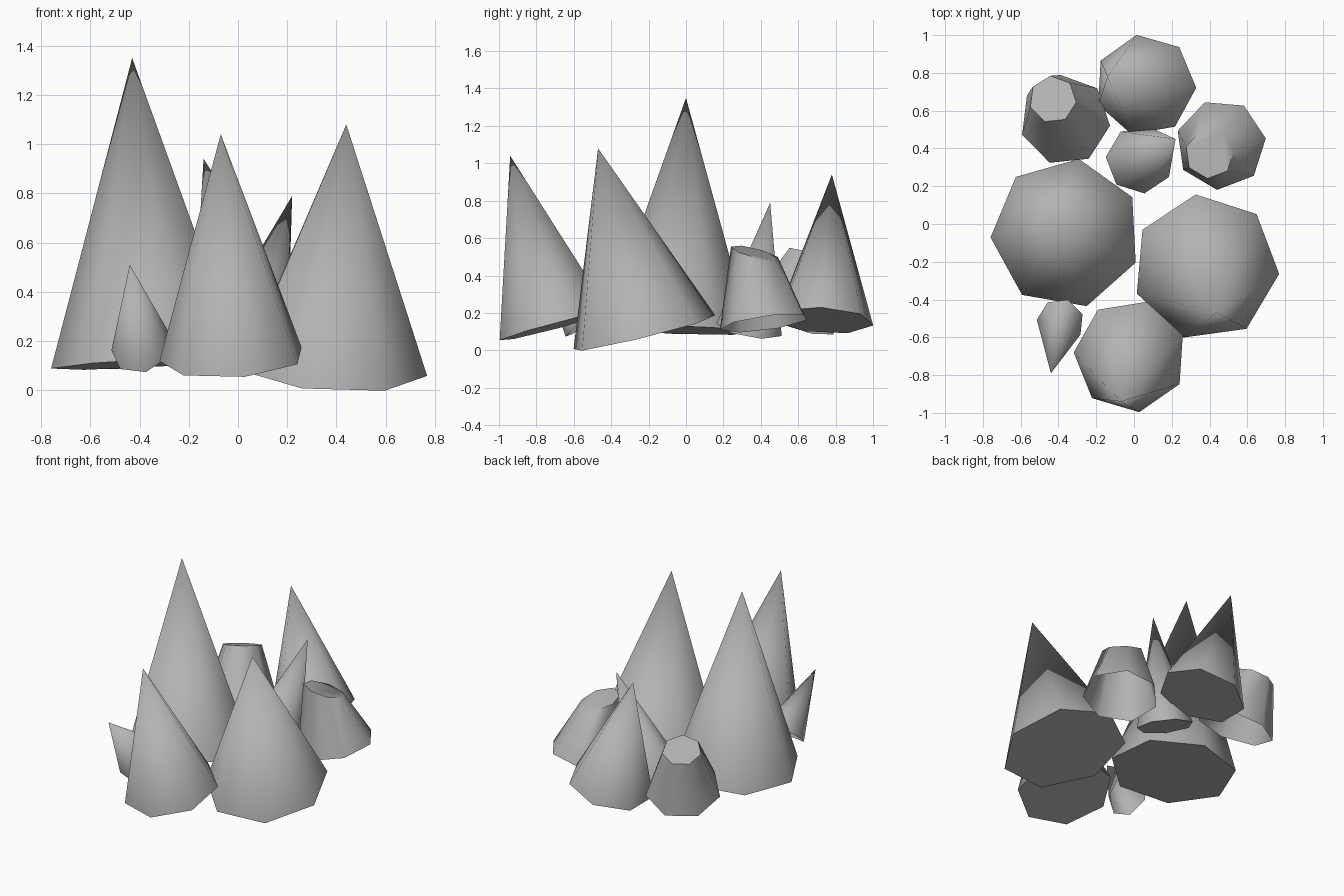
import bpy
import bmesh
from math import sin, cos, tau, radians
from mathutils import Vector

cube = bpy.data.objects.get("Cube")
if cube:
    bpy.data.objects.remove(cube, do_unlink=True)

SIDES = 7

stone = bpy.data.materials.new("grey_stone")
stone.use_nodes = True
stone.diffuse_color = (0.45, 0.45, 0.45, 1)
shader = stone.node_tree.nodes["Principled BSDF"]
shader.inputs["Base Color"].default_value = stone.diffuse_color
shader.inputs["Roughness"].default_value = 0.9


def add_ring(bm, centre, radius, phase, slope):
    """Seven-sided ring, round in plan, lying on a sloping plane."""
    ring = []
    for i in range(SIDES):
        angle = radians(phase) + tau * i / SIDES
        dx, dy = radius * cos(angle), radius * sin(angle)
        offset = Vector((dx, dy, dx * slope.x + dy * slope.y))
        ring.append(bm.verts.new(centre + offset))
    return ring


def add_spike(name, base, radius, phase, top, top_radius=0, top_slope=None, floor=True):
    """Leaning cone, or a stump when top_radius is given."""
    base, top = Vector(base), Vector(top)
    axis = top - base
    slope = Vector((-axis.x / axis.z, -axis.y / axis.z))
    bm = bmesh.new()
    lower = add_ring(bm, base, radius, phase, slope)
    if floor:
        bm.faces.new(reversed(lower))
    if top_radius:
        cut = Vector(top_slope) if top_slope else slope
        upper = add_ring(bm, top, top_radius, phase, cut)
        bm.faces.new(upper)
    else:
        tip = bm.verts.new(top)
    for i in range(SIDES):
        j = (i + 1) % SIDES
        if top_radius:
            bm.faces.new((lower[i], lower[j], upper[j], upper[i]))
        else:
            bm.faces.new((lower[i], lower[j], tip))

    mesh = bpy.data.meshes.new(name)
    bm.to_mesh(mesh)
    bm.free()
    mesh.materials.append(stone)
    obj = bpy.data.objects.new(name, mesh)
    bpy.context.collection.objects.link(obj)
    bpy.ops.object.select_all(action="DESELECT")
    obj.select_set(True)
    bpy.context.view_layer.objects.active = obj
    bpy.ops.object.shade_smooth_by_angle(angle=radians(60))
    return obj


# Large closed spikes
add_spike("tall_spike", (-0.36, -0.05, 0.11), 0.4, 183, (-0.43, 0, 1.35))
add_spike("left_spike", (0.38, -0.23, 0.09), 0.39, -5, (0.44, -0.47, 1.08))
add_spike("front_spike", (-0.02, -0.7, 0.13), 0.3, 22, (-0.07, -0.94, 1.04))
add_spike("back_spike", (0.06, 0.735, 0.16), 0.27, -3, (-0.14, 0.78, 0.94))

# Small spikes between them
add_spike("middle_spike", (0.03, 0.34, 0.12), 0.18, 21, (0.22, 0.45, 0.79))
add_spike("small_front_spike", (-0.39, -0.52, 0.17), 0.125, 20,
          (-0.44, -0.79, 0.51), floor=False)

# Broken stumps, hollow underneath
add_spike("right_stump", (-0.365, 0.55, 0.17), 0.24, -7, (-0.43, 0.66, 0.5),
          top_radius=0.125, floor=False)
add_spike("left_stump", (0.46, 0.42, 0.145), 0.24, 8, (0.4, 0.37, 0.52),
          top_radius=0.13, top_slope=(-0.2, -0.25), floor=False)
